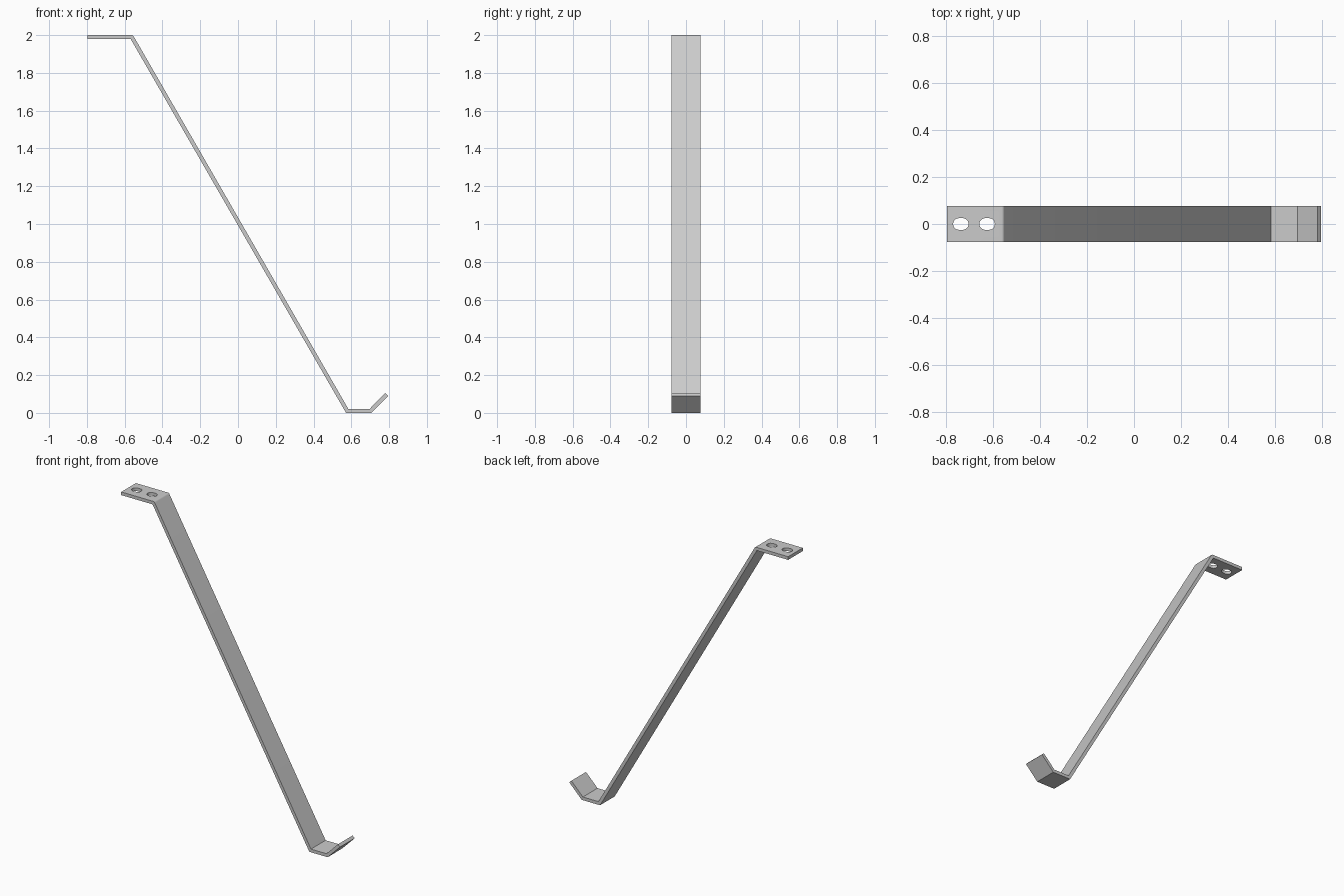
import bpy
import bmesh
from math import cos, sin, pi
from mathutils import Vector

cube = bpy.data.objects.get("Cube")
if cube:
    bpy.data.objects.remove(cube, do_unlink=True)

THICK, WIDTH = 0.021, 0.152
HALF = THICK / 2

steel = bpy.data.materials.new("grey steel")
steel.use_nodes = True
colour = (0.6, 0.6, 0.6, 1)
steel.diffuse_color = colour
steel.node_tree.nodes["Principled BSDF"].inputs["Base Color"].default_value = colour


def prism(name, ring, depth):
    """Extrude a closed ring of points along depth into a solid object."""
    bm = bmesh.new()
    face = bm.faces.new([bm.verts.new(p) for p in ring])
    ext = bmesh.ops.extrude_face_region(bm, geom=[face])
    moved = [v for v in ext["geom"] if isinstance(v, bmesh.types.BMVert)]
    bmesh.ops.translate(bm, verts=moved, vec=depth)
    bmesh.ops.recalc_face_normals(bm, faces=bm.faces)
    mesh = bpy.data.meshes.new(name)
    bm.to_mesh(mesh)
    bm.free()
    obj = bpy.data.objects.new(name, mesh)
    bpy.context.collection.objects.link(obj)
    return obj


def offset(path, dist):
    """Shift an open path sideways with mitred corners."""
    dirs = [(b - a).normalized() for a, b in zip(path, path[1:])]
    norms = [Vector((-d.y, d.x)) for d in dirs]
    out = []
    for i, p in enumerate(path):
        n0, n1 = norms[max(i - 1, 0)], norms[min(i, len(norms) - 1)]
        out.append(p + (n0 + n1) * dist / (1 + n0.dot(n1)))
    return out


# Bent strip: mounting tab, long arm, foot and upturned lip
centre = [Vector(p) for p in ((-0.796, 2 - HALF), (-0.562, 2 - HALF),
                              (0.578, HALF), (0.701, HALF), (0.788, 0.098))]
upper, lower = offset(centre, HALF), offset(centre, -HALF)

# Round the outside of the top bend
corner = upper[1]
start = corner + (upper[0] - corner).normalized() * 0.008
end = corner + (upper[2] - corner).normalized() * 0.008
bend = []
for i in range(5):
    t = i / 4
    bend.append(start * (1 - t) ** 2 + corner * 2 * t * (1 - t) + end * t ** 2)
outline = [upper[0]] + bend + upper[2:] + lower[::-1]
strip = prism("bracket_strip", [(p.x, -WIDTH / 2, p.y) for p in outline],
              (0, WIDTH, 0))
strip.data.materials.append(steel)

# Two oblong screw slots through the mounting tab
for x in (-0.737, -0.625):
    ring = []
    for side in (1, -1):
        for i in range(9):
            a = -pi / 2 + pi * i / 8
            ring.append((x + side * (0.008 + 0.025 * cos(a)),
                         side * 0.025 * sin(a), 1.9))
    cutter = prism("slot_cutter", ring, (0, 0, 0.2))
    cutter.data.materials.append(steel)
    cutter.hide_render = True
    mod = strip.modifiers.new("slot", "BOOLEAN")
    mod.operation = "DIFFERENCE"
    mod.solver = "EXACT"
    mod.object = cutter
    bpy.context.view_layer.objects.active = strip
    bpy.ops.object.modifier_apply(modifier=mod.name)
    bpy.data.objects.remove(cutter, do_unlink=True)

# Smooth the slot walls and bend, keep the sheet edges crisp
bpy.ops.object.select_all(action="DESELECT")
strip.select_set(True)
bpy.context.view_layer.objects.active = strip
bpy.ops.object.shade_smooth_by_angle(angle=pi / 6)
